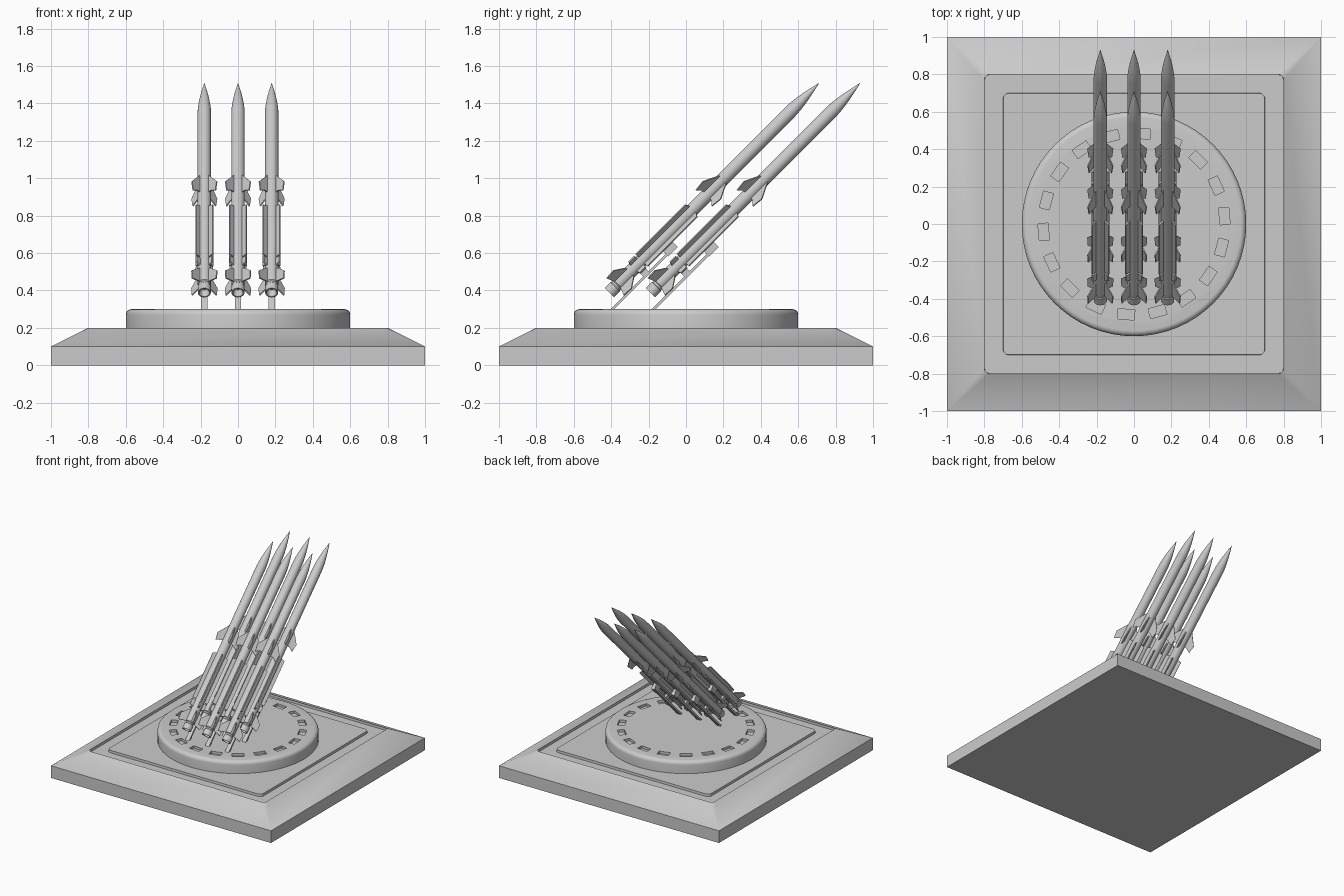
import bpy, bmesh, math
from mathutils import Matrix, Vector

if "Cube" in bpy.data.objects:
    bpy.data.objects.remove(bpy.data.objects["Cube"])


def finish(name, bm, smooth=True):
    bmesh.ops.remove_doubles(bm, verts=bm.verts, dist=1e-5)
    bmesh.ops.recalc_face_normals(bm, faces=bm.faces)
    me = bpy.data.meshes.new(name)
    bm.to_mesh(me)
    bm.free()
    ob = bpy.data.objects.new(name, me)
    bpy.context.collection.objects.link(ob)
    if smooth:
        shade(ob)
    return ob


def shade(ob):
    bpy.ops.object.select_all(action='DESELECT')
    bpy.context.view_layer.objects.active = ob
    ob.select_set(True)
    bpy.ops.object.shade_smooth_by_angle(angle=math.radians(35))


def loft(bm, rings, caps=True):
    """Bridge equal-length point rings and cap both ends."""
    vs = [[bm.verts.new(p) for p in r] for r in rings]
    n = len(vs[0])
    for a, b in zip(vs, vs[1:]):
        for i in range(n):
            j = (i + 1) % n
            bm.faces.new((a[i], a[j], b[j], b[i]))
    if caps:
        bm.faces.new(vs[0])
        bm.faces.new(vs[-1])


def circle(r, z, n):
    return [(r * math.cos(math.tau * i / n), r * math.sin(math.tau * i / n), z) for i in range(n)]


def rounded_square(h, r, z, seg=5):
    pts = []
    for q in range(4):
        for k in range(seg + 1):
            a = math.pi / 2 * (q + k / seg)
            c = math.pi / 2 * (q + 0.5)
            cx = math.copysign(h - r, math.cos(c))
            cy = math.copysign(h - r, math.sin(c))
            pts.append((cx + r * math.cos(a), cy + r * math.sin(a), z))
    return pts


def box(bm, lo, hi, mat=Matrix()):
    lo, hi = Vector(lo), Vector(hi)
    m = mat @ Matrix.Translation((lo + hi) / 2) @ Matrix.Diagonal((*(hi - lo), 1))
    bmesh.ops.create_cube(bm, size=1, matrix=m)


def fins(bm, outline, thick):
    """Four radial blades in an X, outline given as (radius, height)."""
    for k in range(4):
        rot = Matrix.Rotation(math.pi / 4 + k * math.pi / 2, 4, 'Z')
        loft(bm, [[rot @ Vector((r, s * thick / 2, z)) for r, z in outline] for s in (-1, 1)])


# Square base: sloped skirt, shallow moat and raised inner plate
bm = bmesh.new()
loft(bm, [rounded_square(*p) for p in (
    (1, 0.0, 0), (1, 0.0, 0.1), (0.8, 0.03, 0.2), (0.799, 0.03, 0.18),
    (0.7, 0.03, 0.18), (0.699, 0.03, 0.2))])
finish("base", bm)

# Round turntable with a rounded rim
bm = bmesh.new()
rim = [(0.57 + 0.03 * math.cos(a), 0.27 + 0.03 * math.sin(a)) for a in
       (math.pi / 2 * k / 5 for k in range(6))]
loft(bm, [circle(r, z, 64) for r, z in [(0.6, 0.19)] + rim])
turntable = finish("turntable", bm, False)

# Ring of rectangular pockets cut into the turntable
bm = bmesh.new()
for k in range(18):
    box(bm, (0.458, -0.034 - 0.011, 0.28), (0.512, 0.045, 0.33),
        Matrix.Rotation(math.radians(5 + 20 * k), 4, 'Z'))
cutter = finish("pocket_cutter", bm, False)
cutter.hide_render = True
mod = turntable.modifiers.new("pockets", 'BOOLEAN')
mod.operation = 'DIFFERENCE'
mod.solver = 'EXACT'
mod.object = cutter
bpy.context.view_layer.objects.active = turntable
bpy.ops.object.modifier_apply(modifier=mod.name)
bpy.data.objects.remove(cutter)
shade(turntable)

# Rocket body: hollow nozzle, tube and ogive nose
R, L, NOSE = 0.036, 1.585, 0.22
bm = bmesh.new()
profile = [(0.018, 0.04), (0.028, 0.0), (0.035, 0.0), (0.035, 0.045), (0.031, 0.05),
           (0.031, 0.06), (R, 0.065), (R, L - NOSE)]
for k in range(1, 8):
    u = k / 8
    profile.append((R * (1 - u ** 1.6), L - NOSE + NOSE * u))
profile.append((0.0008, L))
loft(bm, [circle(r, z, 24) for r, z in profile])
body = finish("rocket_body", bm)

# Tail fins, long strakes and mid fins
bm = bmesh.new()
fins(bm, [(0.02, 0.065), (0.092, 0.045), (0.096, 0.1), (0.05, 0.15), (0.02, 0.165)], 0.007)
fins(bm, [(0.02, 0.18), (0.06, 0.19), (0.06, 0.235), (0.02, 0.235)], 0.01)
fins(bm, [(0.02, 0.245), (0.064, 0.245), (0.064, 0.62), (0.02, 0.635)], 0.008)
fins(bm, [(0.02, 0.74), (0.055, 0.735), (0.086, 0.715), (0.095, 0.775), (0.03, 0.87), (0.02, 0.87)], 0.007)
blades = finish("rocket_fins", bm)

# Launch rail below the rocket with its holding lugs
bm = bmesh.new()
box(bm, (-0.017, 0.067, -0.06), (0.017, 0.081, 0.43))
box(bm, (-0.012, 0.03, 0.36), (0.012, 0.086, 0.432))
box(bm, (-0.01, 0.03, 0.19), (0.01, 0.07, 0.23))
rail = finish("launch_rail", bm)

# Two rows of three rockets tilted 45 degrees
tilt = Matrix.Rotation(-math.pi / 4, 4, 'X')
for part in (body, blades, rail):
    for i, (x, y) in enumerate((x, y) for y in (-0.41, -0.19) for x in (-0.18, 0, 0.18)):
        ob = part if i == 0 else part.copy()
        if i:
            bpy.context.collection.objects.link(ob)
        ob.matrix_world = Matrix.Translation((x, y, 0.388)) @ tilt
